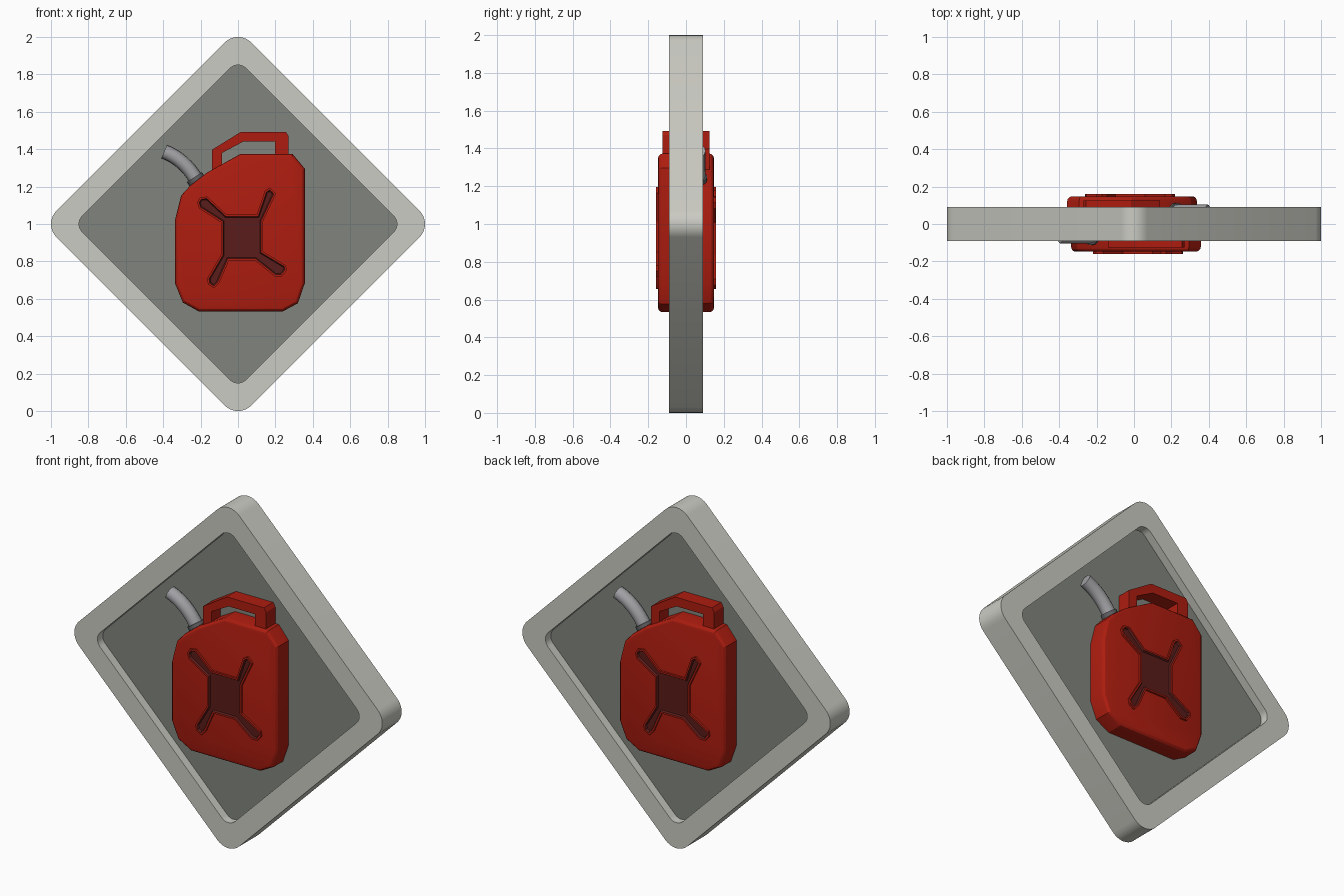
import bpy, bmesh, math
from mathutils import Matrix, Vector

if "Cube" in bpy.data.objects:
    bpy.data.objects.remove(bpy.data.objects["Cube"])


def material(name, rgb):
    m = bpy.data.materials.new(name)
    m.diffuse_color = (*rgb, 1)
    m.use_nodes = True
    m.node_tree.nodes["Principled BSDF"].inputs["Base Color"].default_value = m.diffuse_color
    return m


FRAME = material("light_grey", (0.60, 0.60, 0.55))
PANEL = material("dark_grey", (0.22, 0.235, 0.205))
RED = material("red", (0.42, 0.012, 0.005))
MAROON = material("maroon", (0.10, 0.012, 0.01))
METAL = material("metal", (0.36, 0.36, 0.38))
COLLAR = material("collar_grey", (0.12, 0.12, 0.13))


def finish(bm, name, mats, turn=0.0):
    bm.transform(Matrix.Rotation(turn, 4, 'Z'))
    bmesh.ops.recalc_face_normals(bm, faces=bm.faces)
    me = bpy.data.meshes.new(name)
    bm.to_mesh(me)
    bm.free()
    for m in mats:
        me.materials.append(m)
    ob = bpy.data.objects.new(name, me)
    bpy.context.collection.objects.link(ob)
    bpy.ops.object.select_all(action='DESELECT')
    ob.select_set(True)
    bpy.context.view_layer.objects.active = ob
    bpy.ops.object.shade_smooth_by_angle(angle=math.radians(25))
    return ob


def prism(pts, front, back):
    """Extrude an x-z outline along y; returns the bmesh and its front face."""
    bm = bmesh.new()
    a = [bm.verts.new((x, front, z)) for x, z in pts]
    b = [bm.verts.new((x, back, z)) for x, z in pts]
    cap = bm.faces.new(a)
    bm.faces.new(b[::-1])
    for i in range(len(pts)):
        j = (i + 1) % len(pts)
        bm.faces.new((a[i], b[i], b[j], a[j]))
    bmesh.ops.recalc_face_normals(bm, faces=bm.faces)
    return bm, cap


def diamond(tip, r, seg=8):
    """Diamond outline around (0, 1) with rounded tips."""
    c = tip - r
    out = []
    for k in range(4):
        mid = k * math.pi / 2
        for s in range(seg + 1):
            t = mid - math.pi / 4 + s / seg * math.pi / 2
            out.append((c * math.cos(mid) + r * math.cos(t), 1 + c * math.sin(mid) + r * math.sin(t)))
    return out


# Diamond frame and recessed panel
outer, inner = diamond(1.0, 0.1), diamond(0.85, 0.06)
bm = bmesh.new()
loops = [[bm.verts.new((x, y, z)) for x, z in pts]
         for pts, y in ((outer, -0.09), (outer, 0.09), (inner, 0.09), (inner, -0.09))]
n = len(outer)
for k in range(4):
    p, q = loops[k], loops[(k + 1) % 4]
    for i in range(n):
        j = (i + 1) % n
        bm.faces.new((p[i], p[j], q[j], q[i]))
finish(bm, "sign_frame", [FRAME])
bm, _ = prism(diamond(0.853, 0.06), -0.04, 0.04)
finish(bm, "sign_panel", [PANEL])

BODY = [(-0.336, 0.68), (-0.295, 0.58), (-0.21, 0.533), (0.24, 0.533), (0.32, 0.576), (0.357, 0.683),
        (0.357, 1.296), (0.293, 1.373), (0.01, 1.373), (-0.165, 1.275), (-0.256, 1.205),
        (-0.304, 1.152), (-0.336, 1.024)]
HANDLE = [(-0.139, 1.26), (-0.139, 1.397), (0.016, 1.493), (0.256, 1.493), (0.27, 1.47), (0.27, 1.35),
          (0.197, 1.35), (0.197, 1.44), (0.027, 1.44), (-0.085, 1.38), (-0.085, 1.28)]
CROSS = [(-0.219, 1.115), (-0.203, 1.141), (-0.165, 1.147), (-0.06, 1.05), (0.10, 1.05), (0.144, 1.178),
         (0.171, 1.195), (0.203, 1.163), (0.133, 1.013), (0.133, 0.853), (0.256, 0.779), (0.261, 0.752),
         (0.235, 0.72), (0.197, 0.72), (0.09, 0.805), (-0.048, 0.805), (-0.101, 0.683), (-0.128, 0.656),
         (-0.16, 0.677), (-0.165, 0.709), (-0.09, 0.837), (-0.09, 1.008), (-0.208, 1.083)]


def tube(rings, sides=16):
    """Capped tube in the plane y = -0.065 through (x, z, radius) rings."""
    bm = bmesh.new()
    pos = [Vector((x, -0.065, z)) for x, z, _ in rings]
    loops = []
    for i, p in enumerate(pos):
        d = (pos[min(i + 1, len(pos) - 1)] - pos[max(i - 1, 0)]).normalized()
        u, w, r = d.cross(Vector((0, 1, 0))), Vector((0, 1, 0)), rings[i][2]
        loops.append([bm.verts.new(p + r * (math.cos(t) * u + math.sin(t) * w))
                      for t in (2 * math.pi * k / sides for k in range(sides))])
    for a, b in zip(loops, loops[1:]):
        for k in range(sides):
            m = (k + 1) % sides
            bm.faces.new((a[k], a[m], b[m], b[k]))
    bm.faces.new(loops[0])
    bm.faces.new(loops[-1])
    return bm


# Fuel can on both sides of the sign, the back one turned half round
for side, turn in (("front", 0.0), ("back", math.pi)):
    # Can body with a rounded front rim
    bm, cap = prism(BODY, -0.148, -0.03)
    bmesh.ops.bevel(bm, geom=list(cap.edges), offset=0.025, segments=3, profile=0.5, affect='EDGES')
    finish(bm, side + "_can_body", [RED], turn)

    # Carry handle
    bm, cap = prism(HANDLE, -0.125, -0.03)
    finish(bm, side + "_can_handle", [RED], turn)

    # Raised cross with a sunken dark floor
    bm, cap = prism(CROSS, -0.16, -0.13)
    bmesh.ops.inset_region(bm, faces=[cap], thickness=0.01, use_even_offset=True)
    wall = bmesh.ops.inset_region(bm, faces=[cap], thickness=0.006, depth=-0.01, use_even_offset=True)
    for f in wall["faces"] + [cap]:
        f.material_index = 1
    finish(bm, side + "_can_cross", [RED, MAROON], turn)

    # Spout collar and curved spout
    finish(tube([(-0.19, 1.185, 0.047), (-0.233, 1.25, 0.047)]), side + "_spout_collar", [COLLAR], turn)
    p0, p1, p2 = Vector((-0.222, 1.235)), Vector((-0.285, 1.345)), Vector((-0.395, 1.387))
    path = []
    for i in range(9):
        t = i / 8
        p = (1 - t) ** 2 * p0 + 2 * t * (1 - t) * p1 + t * t * p2
        path.append((p.x, p.y, 0.038))
    finish(tube(path), side + "_spout", [METAL], turn)
